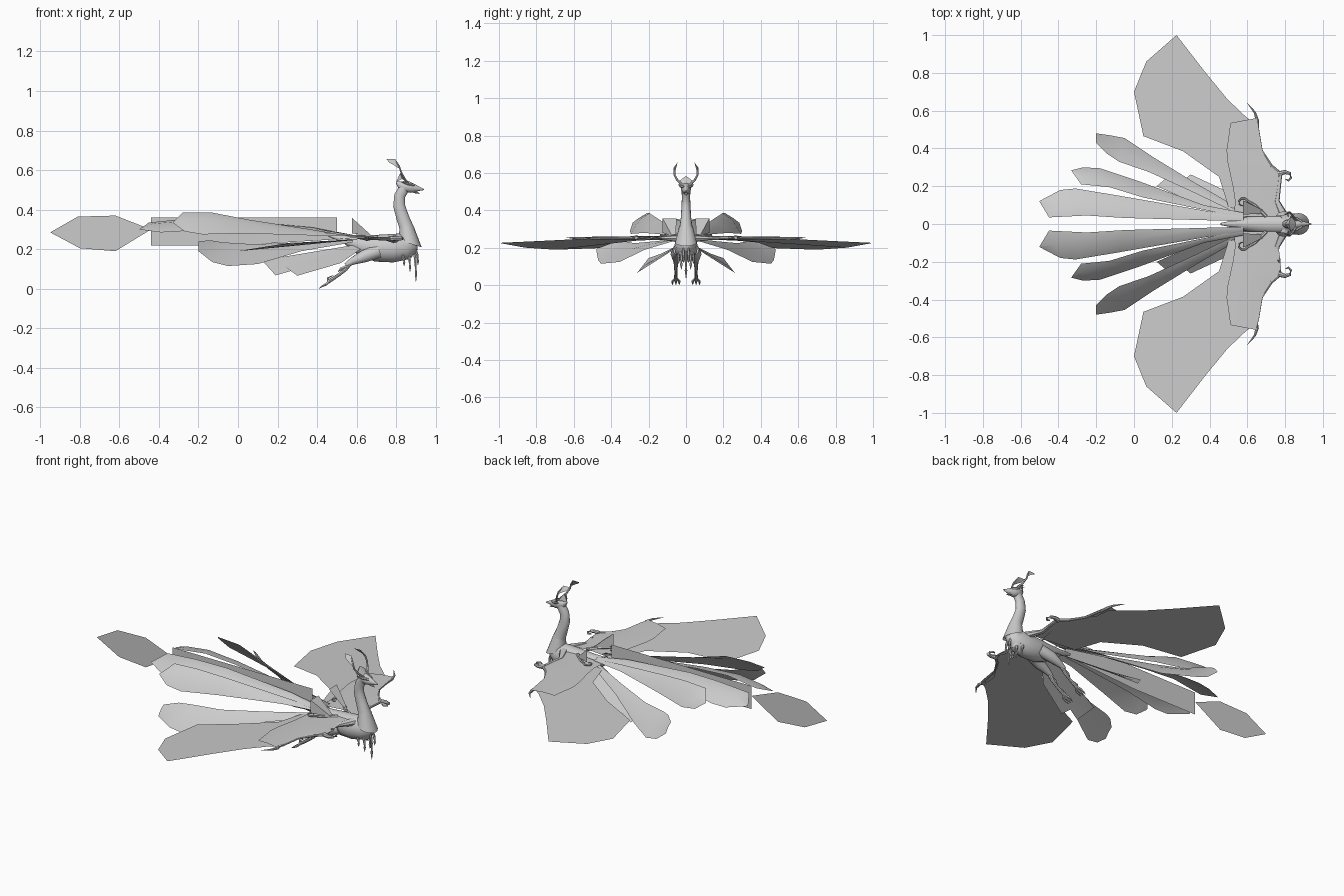
import bpy, math
from mathutils import Vector

grey = bpy.data.materials.new("plumage_grey")
grey.diffuse_color = (0.6, 0.6, 0.6, 1)


def make(name, verts, faces):
    me = bpy.data.meshes.new(name)
    me.from_pydata([tuple(v) for v in verts], [], faces)
    me.materials.append(grey)
    ob = bpy.data.objects.new(name, me)
    bpy.context.collection.objects.link(ob)
    bpy.context.view_layer.objects.active = ob
    ob.select_set(True)
    bpy.ops.object.shade_smooth_by_angle(angle=math.radians(40))
    ob.select_set(False)
    return ob


def loft(name, pts, n=12, s=1):
    """Round skin along points (x, y, z, half width, half depth)."""
    P = [Vector((p[0], p[1] * s, p[2])) for p in pts]
    verts, faces = [], []
    for i, p in enumerate(pts):
        t = (P[min(i + 1, len(P) - 1)] - P[max(i - 1, 0)]).normalized()
        side = Vector((0, 1, 0)) - t * t.y
        side = side.normalized() if side.length > 0.15 else Vector((1, 0, 0))
        up = t.cross(side).normalized()
        for k in range(n):
            a = 2 * math.pi * k / n
            verts.append(P[i] + side * math.cos(a) * p[3] + up * math.sin(a) * p[-1])
    for i in range(len(P) - 1):
        for k in range(n):
            a, b = i * n + k, i * n + (k + 1) % n
            faces.append((a, b, b + n, a + n))
    faces += [tuple(range(n))[::-1], tuple(range(len(verts) - n, len(verts)))]
    return make(name, verts, faces)


def strip(name, edge_a, edge_b, s=1, bulge=0.0):
    """Thin vane between two edges, with a raised middle rib."""
    verts, faces = [], []
    for a, b in zip(edge_a, edge_b):
        a, b = Vector(a), Vector(b)
        m = (a + b) / 2 + Vector((0, 0, bulge * (a - b).length))
        verts += [Vector((v.x, v.y * s, v.z)) for v in (a, m, b)]
    for i in range(len(edge_a) - 1):
        for k in (0, 1):
            q = i * 3 + k
            f = (q, q + 1, q + 4, q + 3)
            faces.append(f if s > 0 else f[::-1])
    return make(name, verts, faces)


def wing_z(x):
    return min(0.19 + 0.17 * x, 0.213 + 0.06 * x)


def flat(name, outline, s=1, z=wing_z):
    return make(name, [(x, y * s, z(x)) for x, y in outline],
                [tuple(range(len(outline)))[::s]])


# Body, neck and head
loft("body", [(0.46, 0, 0.27, 0.006, 0.006), (0.54, 0, 0.25, 0.022, 0.02),
              (0.62, 0, 0.22, 0.045, 0.05), (0.70, 0, 0.205, 0.06, 0.068),
              (0.78, 0, 0.205, 0.063, 0.072), (0.85, 0, 0.215, 0.055, 0.067),
              (0.89, 0, 0.23, 0.035, 0.045), (0.905, 0, 0.235, 0.01, 0.015)], 16)
loft("neck", [(0.83, 0, 0.19, 0.05, 0.06), (0.868, 0, 0.245, 0.05, 0.05),
              (0.856, 0, 0.30, 0.036, 0.037), (0.833, 0, 0.36, 0.028, 0.033),
              (0.815, 0, 0.42, 0.024, 0.031), (0.818, 0, 0.47, 0.022, 0.029),
              (0.842, 0, 0.512, 0.024, 0.027)], 14)
loft("head", [(0.80, 0, 0.54, 0.004, 0.004), (0.82, 0, 0.525, 0.02, 0.02),
              (0.85, 0, 0.517, 0.028, 0.03), (0.88, 0, 0.51, 0.022, 0.025),
              (0.905, 0, 0.507, 0.012, 0.015), (0.94, 0, 0.502, 0.002, 0.003)], 12)
loft("lower_beak", [(0.875, 0, 0.498, 0.014, 0.008), (0.90, 0, 0.488, 0.008, 0.006),
                    (0.918, 0, 0.482, 0.002, 0.002)], 8)
make("head_crest", [(0.87, 0, 0.53), (0.83, 0.04, 0.555), (0.82, 0, 0.585),
                    (0.83, -0.04, 0.555), (0.80, 0, 0.54)],
     [(0, 1, 2), (0, 2, 3), (4, 2, 1), (4, 3, 2)])

# Flared collar around the base of the neck
ring = 16
cv = []
for cx, r, z, drop in ((0.853, 0.036, 0.315, 0), (0.871, 0.058, 0.245, 0.035)):
    for k in range(ring):
        a = 2 * math.pi * k / ring
        cv.append((cx + r * math.cos(a), r * math.sin(a), z - drop * (0.5 + 0.5 * math.cos(a))))
make("neck_collar", cv, [(k, k + ring, (k + 1) % ring + ring, (k + 1) % ring)
                         for k in range(ring)])

# Hanging chest tassels
for x, y, top, bottom in ((0.90, 0, 0.21, 0.035), (0.87, 0.025, 0.19, 0.085),
                          (0.87, -0.025, 0.19, 0.085), (0.84, 0.04, 0.18, 0.115),
                          (0.84, -0.04, 0.18, 0.115), (0.91, 0.014, 0.2, 0.12),
                          (0.91, -0.014, 0.2, 0.12)):
    d = top - bottom
    loft("chest_tassel", [(x - 0.01, y, top, 0.005), (x - 0.003, y, top - d * 0.4, 0.008),
                          (x, y, top - d * 0.65, 0.004), (x, y, top - d * 0.75, 0.007),
                          (x, y, bottom, 0.001)], 6)

# Vertical centre tail: long ribbon and end feather
make("tail_ribbon", [(0.5, 0, 0.36), (-0.44, 0, 0.36), (-0.44, 0, 0.22), (0.0, 0, 0.22),
                     (0.5, 0, 0.25)], [(0, 1, 2, 3, 4)])
make("tail_end_feather", [(-0.95, 0, 0.285), (-0.81, 0, 0.365), (-0.62, 0, 0.37),
                          (-0.44, 0, 0.30), (-0.62, 0, 0.19), (-0.80, 0, 0.205)],
     [(0, 1, 2, 3, 4, 5)])

# Plumes: matched pairs of outer and inner edge points, root to tip
plumes = {
    "inner_plume": ([(0.58, 0.04, 0.27), (0.38, 0.07, 0.285), (-0.08, 0.15, 0.30),
                     (-0.31, 0.188, 0.29), (-0.39, 0.18, 0.285), (-0.50, 0.122, 0.30)],
                    [(0.58, 0.015, 0.27), (0.38, 0.02, 0.31), (-0.05, 0.032, 0.35),
                     (-0.25, 0.045, 0.355), (-0.45, 0.035, 0.335), (-0.50, 0.118, 0.30)], 0.12),
    "middle_plume": ([(0.58, 0.06, 0.265), (0.37, 0.10, 0.27), (0.03, 0.225, 0.28),
                      (-0.18, 0.295, 0.275), (-0.27, 0.30, 0.29), (-0.33, 0.285, 0.335)],
                     [(0.58, 0.03, 0.265), (0.37, 0.075, 0.30), (0.05, 0.14, 0.35),
                      (-0.13, 0.195, 0.385), (-0.28, 0.21, 0.385), (-0.33, 0.28, 0.335)], 0.15),
    "outer_plume": ([(0.58, 0.07, 0.235), (0.32, 0.22, 0.19), (0.10, 0.355, 0.125),
                     (-0.05, 0.455, 0.115), (-0.13, 0.47, 0.135), (-0.20, 0.48, 0.19)],
                    [(0.58, 0.04, 0.25), (0.32, 0.165, 0.235), (0.08, 0.275, 0.225),
                     (-0.08, 0.33, 0.235), (-0.14, 0.37, 0.245), (-0.20, 0.43, 0.24)], 0.1),
    "lower_back_plume": ([(0.58, 0.045, 0.205), (0.32, 0.205, 0.105), (0.19, 0.26, 0.068)],
                         [(0.58, 0.03, 0.22), (0.28, 0.13, 0.17), (0.12, 0.20, 0.145)], 0),
    "lower_front_plume": ([(0.62, 0.05, 0.20), (0.52, 0.16, 0.13), (0.30, 0.262, 0.066)],
                          [(0.58, 0.03, 0.22), (0.38, 0.14, 0.155), (0.24, 0.215, 0.11)], 0),
}
for s in (1, -1):
    for name, (outer, inner, bulge) in plumes.items():
        strip(name, outer, inner, s, bulge)

    # Wing: broad flight vane below a shorter arm membrane
    flat("wing_vane", [(0.225, 1.0), (0.065, 0.86), (0.0, 0.70), (0.05, 0.465),
                       (0.26, 0.385), (0.45, 0.25), (0.50, 0.09), (0.70, 0.05), (0.74, 0.27),
                       (0.64, 0.44), (0.63, 0.54), (0.595, 0.565), (0.495, 0.66),
                       (0.38, 0.80)], s)
    lead = [(0.80, 0.04), (0.765, 0.12), (0.775, 0.19), (0.78, 0.265), (0.73, 0.31),
            (0.68, 0.39), (0.66, 0.51), (0.645, 0.56)]
    trail = [(0.53, 0.04), (0.535, 0.12), (0.525, 0.19), (0.51, 0.26), (0.495, 0.33),
             (0.49, 0.39), (0.505, 0.49), (0.51, 0.535)]
    strip("wing_membrane", [(x, y, 0.258) for x, y in lead],
          [(x, y, wing_z(x) + 0.008) for x, y in trail], s, 0.03)
    loft("wing_arm", [(0.80, 0.03, 0.25, 0.025, 0.022), (0.757, 0.12, 0.252, 0.014, 0.011),
                      (0.767, 0.19, 0.253, 0.010, 0.009), (0.775, 0.265, 0.254, 0.011, 0.009),
                      (0.725, 0.31, 0.253, 0.008, 0.008), (0.675, 0.39, 0.252, 0.006, 0.006),
                      (0.655, 0.51, 0.25, 0.006, 0.006)], 8, s)
    # Curled wrist hook and wing tip claw
    loft("wrist_hook", [(0.765, 0.265, 0.254, 0.014), (0.80, 0.275, 0.254, 0.011),
                        (0.826, 0.267, 0.254, 0.009), (0.832, 0.245, 0.254, 0.007),
                        (0.818, 0.23, 0.254, 0.006), (0.803, 0.237, 0.254, 0.003)], 8, s)
    loft("wing_claw", [(0.655, 0.50, 0.25, 0.008), (0.652, 0.55, 0.25, 0.009),
                       (0.64, 0.59, 0.252, 0.006), (0.60, 0.64, 0.255, 0.001)], 8, s)

    # Back scroll and raised back feather beside it
    curl = [(0.70, 0.04, 0.262, 0.010), (0.64, 0.10, 0.266, 0.007)]
    for k in range(8):
        a = math.radians(20 + 45 * k)
        r = 0.029 - 0.0026 * k
        curl.append((0.575 + r * math.cos(a), 0.112 + r * math.sin(a), 0.268, 0.006 - 0.0006 * k))
    loft("back_scroll", curl, 6, s)
    make("back_feather", [(0.68, 0.055 * s, 0.265), (0.68, 0.075 * s, 0.265),
                          (0.577, 0.125 * s, 0.358), (0.577, 0.05 * s, 0.358),
                          (0.577, 0.125 * s, 0.28)], [(0, 1, 2, 3)[::s], (1, 4, 2)[::s]])

    # Legs, toes and spurs
    loft("thigh", [(0.71, 0.035, 0.19, 0.035), (0.64, 0.05, 0.165, 0.033),
                   (0.58, 0.053, 0.14, 0.02), (0.545, 0.054, 0.12, 0.011)], 10, s)
    loft("shank", [(0.57, 0.054, 0.135, 0.013), (0.545, 0.054, 0.10, 0.010),
                   (0.51, 0.054, 0.07, 0.008), (0.455, 0.054, 0.035, 0.010)], 8, s)
    loft("knee_spur", [(0.56, 0.054, 0.115, 0.012), (0.52, 0.054, 0.10, 0.008),
                       (0.505, 0.054, 0.085, 0.001)], 6, s)
    for dy in (-0.018, 0, 0.018):
        loft("toe", [(0.465, 0.054, 0.04, 0.007), (0.445, 0.054 + dy, 0.022, 0.007),
                     (0.425, 0.054 + dy, 0.012, 0.005), (0.41, 0.054 + dy, 0.002, 0.001)], 6, s)
    loft("back_toe", [(0.455, 0.054, 0.035, 0.007), (0.455, 0.054, 0.055, 0.005),
                      (0.482, 0.054, 0.068, 0.001)], 6, s)

    # Long curved head plume with a flat vane at its tip
    loft("head_plume", [(0.86, 0.015, 0.53, 0.007), (0.84, 0.045, 0.56, 0.006),
                        (0.825, 0.062, 0.59, 0.005), (0.815, 0.06, 0.62, 0.005),
                        (0.80, 0.05, 0.645, 0.003)], 6, s)
    strip("plume_vane", [(0.82, 0.06, 0.612), (0.795, 0.045, 0.657), (0.75, 0.042, 0.657)],
          [(0.812, 0.066, 0.61), (0.785, 0.066, 0.628), (0.765, 0.06, 0.638)], s)
    loft("brow_horn", [(0.89, 0.012, 0.525, 0.007), (0.86, 0.03, 0.53, 0.007),
                       (0.825, 0.042, 0.54, 0.001)], 6, s)
